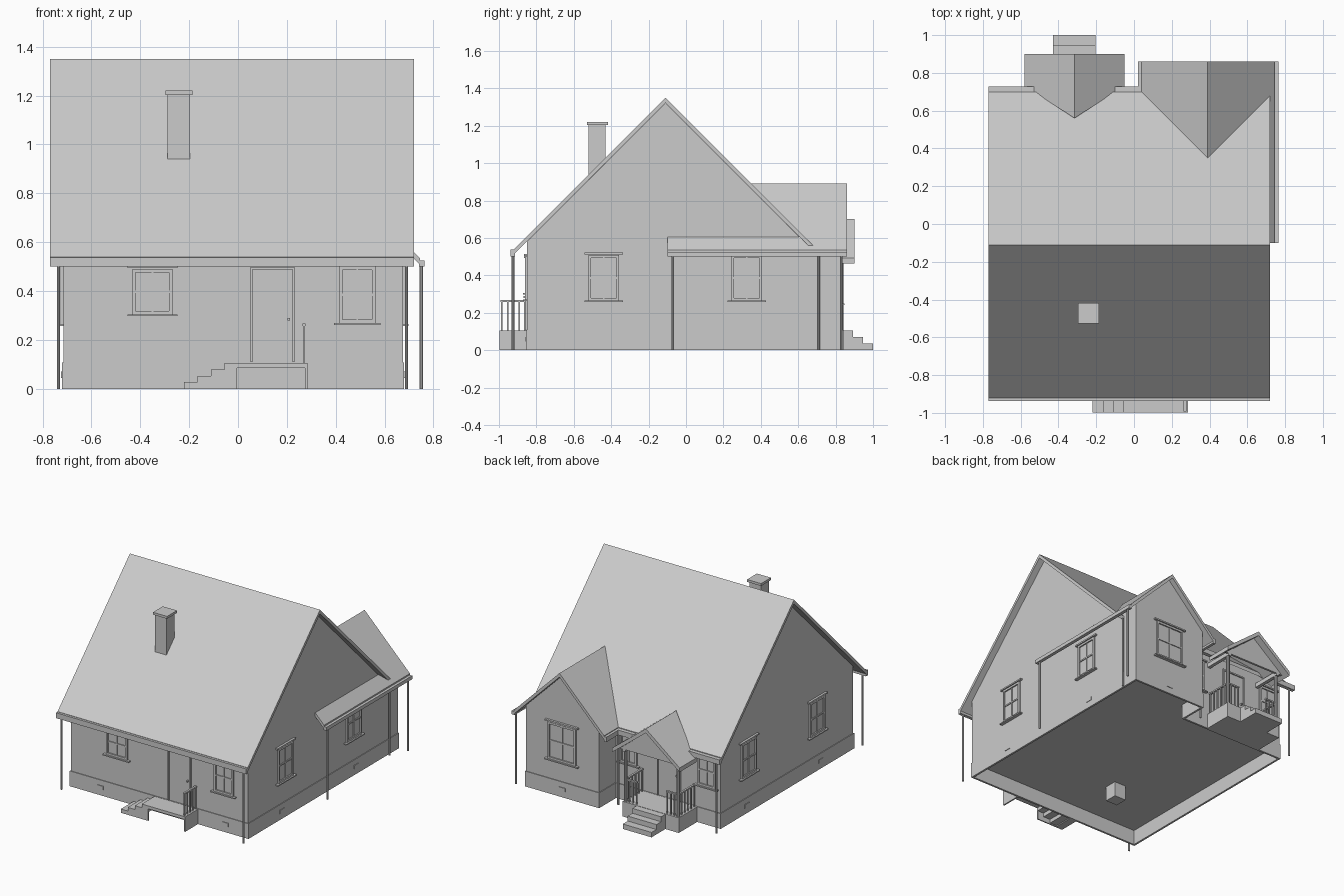
import bpy, bmesh, math
from mathutils import Matrix, Vector

if "Cube" in bpy.data.objects:
    bpy.data.objects.remove(bpy.data.objects["Cube"])

grey = bpy.data.materials.new("plain_grey")
grey.diffuse_color = (0.6, 0.6, 0.6, 1)
grey.use_nodes = True
grey.node_tree.nodes["Principled BSDF"].inputs["Base Color"].default_value = grey.diffuse_color


def finish(name, bm, matrix=None):
    bmesh.ops.recalc_face_normals(bm, faces=bm.faces)
    me = bpy.data.meshes.new(name)
    bm.to_mesh(me)
    bm.free()
    me.materials.append(grey)
    ob = bpy.data.objects.new(name, me)
    if matrix:
        ob.matrix_world = matrix
    bpy.context.collection.objects.link(ob)
    return ob


def boxes(name, items, matrix=None):
    """Each item is (x0, x1, y0, y1, z0, z1)."""
    bm = bmesh.new()
    for x0, x1, y0, y1, z0, z1 in items:
        m = Matrix.Translation(((x0 + x1) / 2, (y0 + y1) / 2, (z0 + z1) / 2))
        m = m @ Matrix.Diagonal((x1 - x0, y1 - y0, z1 - z0, 1))
        bmesh.ops.create_cube(bm, size=1, matrix=m)
    return finish(name, bm, matrix)


def prism(name, pts, offset):
    """Extrude a planar 3D outline by an offset vector."""
    bm = bmesh.new()
    f = bm.faces.new([bm.verts.new(p) for p in pts])
    ext = bmesh.ops.extrude_face_region(bm, geom=[f], use_keep_orig=True)
    bmesh.ops.translate(bm, vec=Vector(offset),
                        verts=[v for v in ext["geom"] if isinstance(v, bmesh.types.BMVert)])
    return finish(name, bm)


def slab(name, plan, height, t=0.028):
    """Sloping roof slab from a plan outline and a height rule."""
    return prism(name, [(x, y, height(x, y)) for x, y in plan], (0, 0, -t))


def pipe(name, x, y, z0, z1, r=0.007):
    bm = bmesh.new()
    bmesh.ops.create_cone(bm, cap_ends=True, segments=10, radius1=r, radius2=r, depth=z1 - z0,
                          matrix=Matrix.Translation((x, y, (z0 + z1) / 2)))
    return finish(name, bm)


# Walls
W, E, S, N, NW = -0.715, 0.675, -0.85, 0.635, 0.825
FLOOR, RIDGE_Y = 0.105, -0.11
prism("main_walls", [(W, S, FLOOR), (W, N, FLOOR), (W, N, 0.575), (W, RIDGE_Y, 1.32), (W, S, 0.58)],
      (E - W, 0, 0))
prism("wing_walls", [(0.105, NW, FLOOR), (E, NW, FLOOR), (E, NW, 0.575), (0.39, NW, 0.86), (0.105, NW, 0.575)],
      (0, N - NW - 0.1, 0))

# Hollow foundation, made of thin walls around the floor
t = 0.014
boxes("foundation", [
    (-0.72, 0.68, -0.855, -0.855 + t, 0, 0.108), (-0.72, -0.72 + t, -0.855, 0.64, 0, 0.108),
    (0.68 - t, 0.68, -0.855, 0.83, 0, 0.108), (0.10, 0.68, 0.83 - t, 0.83, 0, 0.108),
    (0.10, 0.10 + t, 0.64 - t, 0.83, 0, 0.108), (-0.72, 0.10 + t, 0.64 - t, 0.64, 0, 0.108)])

# Main roof
for name, y in (("roof_front", -0.92), ("roof_back", 0.70)):
    slab(name, [(-0.77, RIDGE_Y), (0.72, RIDGE_Y), (0.72, y), (-0.77, y)],
         lambda x, y: 1.35 - abs(y - RIDGE_Y))


# Wing roof, its right slope running on as a narrow side canopy
def wing_z(x, y):
    return 0.89 - abs(x - 0.39)


slab("wing_roof_left", [(0.39, 0.35), (0.39, 0.86), (0.04, 0.86), (0.04, 0.70)], wing_z)
slab("wing_roof_right", [(0.39, 0.35), (0.67, 0.63), (0.67, -0.10), (0.745, -0.10), (0.745, 0.86), (0.39, 0.86)],
     wing_z)

# Porch roof and its gable
PX = -0.315
for name, s in (("porch_roof_left", -1), ("porch_roof_right", 1)):
    slab(name, [(PX, 0.56), (PX, 0.90), (PX + s * 0.265, 0.90), (PX + s * 0.265, 0.71), (PX + s * 0.20, 0.69)],
         lambda x, y: 0.70 - 0.78 * abs(x - PX), 0.03)
prism("porch_gable", [(PX - 0.24, 0.85, 0.48), (PX + 0.24, 0.85, 0.48), (PX, 0.85, 0.67)], (0, -0.015, 0))

# Gutters
boxes("gutters", [
    (-0.77, 0.72, -0.937, -0.915, 0.50, 0.538), (-0.77, -0.53, 0.70, 0.727, 0.50, 0.535),
    (-0.10, 0.03, 0.70, 0.727, 0.50, 0.535), (0.022, 0.042, 0.70, 0.86, 0.50, 0.535),
    (0.74, 0.764, -0.10, 0.86, 0.50, 0.525)])

# Downpipes
for i, (x, y) in enumerate([(-0.735, -0.925), (0.69, -0.925), (-0.735, 0.71), (0.69, 0.71),
                            (0.75, -0.07), (0.75, 0.83), (0.03, 0.715)]):
    pipe(f"downpipe_{i}", x, y, 0, 0.51)

# Chimney, passing through the floor
boxes("chimney", [(-0.288, -0.197, -0.52, -0.43, 0, 1.205), (-0.296, -0.186, -0.528, -0.418, 1.203, 1.22)])


# Wall frames: local x runs along the wall, local -y points outward
def on_wall(x, y, degrees):
    return Matrix.Translation((x, y, 0)) @ Matrix.Rotation(math.radians(degrees), 4, "Z")


FRONT, RIGHT = on_wall(0, S, 0), on_wall(E, 0, 90)
BACK, WING, LEFT = on_wall(0, N, 180), on_wall(0, NW, 180), on_wall(W, 0, -90)


def window(name, wall, u, w, z0, z1):
    a, b, f, mid = u - w / 2, u + w / 2, 0.014, (z0 + z1) / 2
    boxes(name + "_pane", [(a, b, -0.003, 0.003, z0, z1)], wall)
    boxes(name + "_frame", [
        (a, a + f, -0.012, 0, z0, z1), (b - f, b, -0.012, 0, z0, z1),
        (a, b, -0.012, 0, z1 - f, z1), (a, b, -0.012, 0, z0, z0 + f),
        (a, b, -0.009, 0, mid - 0.005, mid + 0.005), (u - 0.004, u + 0.004, -0.008, 0, z0, z1),
        (a - 0.02, b + 0.02, -0.022, 0, z0 - 0.008, z0), (a - 0.02, b + 0.02, -0.016, 0, z1 + 0.004, z1 + 0.014)],
        wall)


window("front_left_window", FRONT, -0.35, 0.165, 0.305, 0.49)
window("front_right_window", FRONT, 0.488, 0.15, 0.27, 0.50)
for i, y in enumerate((-0.44, 0.325)):
    window(f"right_window_{i}", RIGHT, y, 0.165, 0.265, 0.508)
    window(f"left_window_{i}", LEFT, -y, 0.165, 0.265, 0.508)
window("wing_window", WING, -0.39, 0.22, 0.25, 0.51)
window("back_window_outer", BACK, 0.61, 0.14, 0.27, 0.49)
window("back_window_inner", BACK, 0.0, 0.13, 0.27, 0.49)


def door(name, wall, u):
    a, b = u - 0.082, u + 0.082
    boxes(name, [(a, b, -0.004, 0.004, 0.11, 0.49), (a - 0.008, a, -0.012, 0, 0.11, 0.498),
                 (b, b + 0.008, -0.012, 0, 0.11, 0.498), (a, b, -0.012, 0, 0.488, 0.498),
                 (b - 0.022, b - 0.012, -0.018, 0, 0.28, 0.29)], wall)


door("front_door", FRONT, 0.142)
door("back_door", BACK, 0.315)

# Foundation vents
for name, wall, us in (("front", FRONT, (-0.48, 0.50)), ("right", RIGHT, (-0.48, 0.35)),
                       ("left", LEFT, (-0.35, 0.48)), ("wing", WING, (-0.39,))):
    boxes(name + "_vents", [(u - 0.025, u + 0.025, -0.009, 0, 0.045, 0.07) for u in us], wall)


def railing(name, a, b, z0, z1, n):
    """Straight railing between two plan points lying along x or y."""
    r, h = 0.004, 0.007
    items = [(min(a[0], b[0]) - h, max(a[0], b[0]) + h, min(a[1], b[1]) - h, max(a[1], b[1]) + h, z1 - 0.01, z1)]
    for i in range(n):
        k = i / (n - 1)
        x, y = a[0] + (b[0] - a[0]) * k, a[1] + (b[1] - a[1]) * k
        items.append((x - r, x + r, y - r, y + r, z0, z1))
    boxes(name, items)


# Front landing with side steps and railing
boxes("front_landing", [(-0.055, 0.285, -0.998, -0.855, 0.085, 0.106), (0.275, 0.285, -0.998, -0.855, 0, 0.09)])
boxes("front_steps", [(-0.22 + 0.055 * i, -0.005 if i == 3 else -0.165 + 0.055 * i, -0.995, -0.855,
                       0 if i == 0 else 0.027 * i - 0.02, 0.0265 * (i + 1)) for i in range(4)])
prism("front_step_panel", [(-0.22, -0.998, 0), (-0.005, -0.998, 0), (-0.005, -0.998, 0.105), (-0.055, -0.998, 0.105),
                           (-0.055, -0.998, 0.08), (-0.11, -0.998, 0.08), (-0.11, -0.998, 0.053),
                           (-0.165, -0.998, 0.053), (-0.165, -0.998, 0.027), (-0.22, -0.998, 0.027)], (0, 0.008, 0))
railing("front_railing", (0.27, -0.985), (0.27, -0.862), 0.10, 0.268, 5)

# Back porch: base, steps, posts, beams and railings
boxes("porch_base", [(PX - 0.22, PX + 0.22, 0.63, 0.845, 0, 0.107), (-0.43, -0.205, 0.84, 0.893, 0, 0.105)])
boxes("porch_steps", [(-0.43, -0.205, 0.89, 0.945, 0, 0.07), (-0.43, -0.205, 0.94, 1.0, 0, 0.035)])
for s, side in ((-1, "left"), (1, "right")):
    x = PX + s * 0.205
    pipe(f"porch_post_{side}", x, 0.83, 0.10, 0.50, 0.012)
    boxes(f"porch_beam_{side}", [(x - 0.012, x + 0.012, 0.635, 0.85, 0.465, 0.495)])
    railing(f"porch_railing_{side}", (x, 0.65), (x, 0.83), 0.10, 0.268, 6)
    railing(f"porch_front_railing_{side}", (x, 0.83), (PX + s * 0.12, 0.83), 0.10, 0.268, 4)
